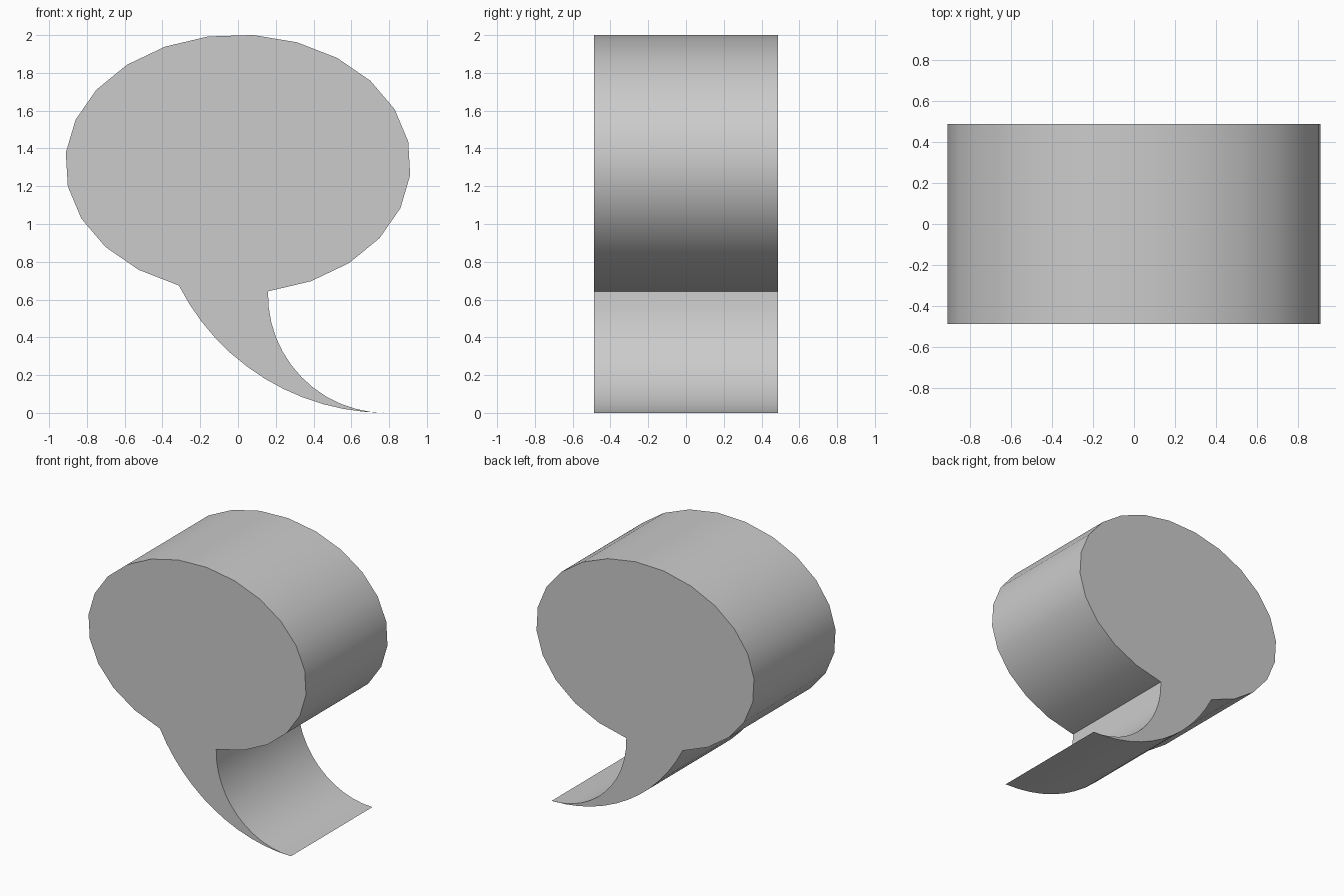
import bpy, bmesh
from math import sin, cos, atan2, radians, pi

if "Cube" in bpy.data.objects:
    bpy.data.objects.remove(bpy.data.objects["Cube"])

HALF_DEPTH = 0.488


def arc(cx, cz, rx, rz, start, end, steps):
    """Points along an elliptical arc in the x-z plane, both ends included."""
    return [(cx + rx * cos(start + (end - start) * i / steps),
             cz + rz * sin(start + (end - start) * i / steps))
            for i in range(steps + 1)]


# Oval balloon: a 24-sided ellipse with one corner left open for the tail
oval = arc(0, 1.318, 0.915, 0.685, radians(-80), radians(250), 22)

# Tail: two circular arcs that meet tangentially at the tip on the ground
tip_x = 0.785
x0, z0 = oval[-1]
outer_r = ((tip_x - x0) ** 2 + z0 ** 2) / (2 * z0)
outer = arc(tip_x, outer_r, outer_r, outer_r,
            atan2(z0 - outer_r, x0 - tip_x), -pi / 2, 12)
x1, z1 = oval[0]
inner_r = ((tip_x - x1) ** 2 + z1 ** 2) / (2 * z1)
inner_start = atan2(z1 - inner_r, x1 - tip_x)
if inner_start > 0:
    inner_start -= 2 * pi
inner = arc(tip_x, inner_r, inner_r, inner_r, -pi / 2, inner_start, 12)

outline = oval + outer[1:] + inner[1:-1]

# Extrude the outline from front to back
bm = bmesh.new()
face = bm.faces.new([bm.verts.new((x, -HALF_DEPTH, z)) for x, z in outline])
ext = bmesh.ops.extrude_face_region(bm, geom=[face], use_keep_orig=True)
moved = [g for g in ext["geom"] if isinstance(g, bmesh.types.BMVert)]
bmesh.ops.translate(bm, verts=moved, vec=(0, 2 * HALF_DEPTH, 0))
bmesh.ops.recalc_face_normals(bm, faces=bm.faces)

mesh = bpy.data.meshes.new("speech_bubble")
bm.to_mesh(mesh)
bm.free()
bubble = bpy.data.objects.new("speech_bubble", mesh)
bpy.context.collection.objects.link(bubble)

# Smooth rim, sharp caps and tail corners
bpy.context.view_layer.objects.active = bubble
bubble.select_set(True)
bpy.ops.object.shade_smooth_by_angle(angle=radians(30))
